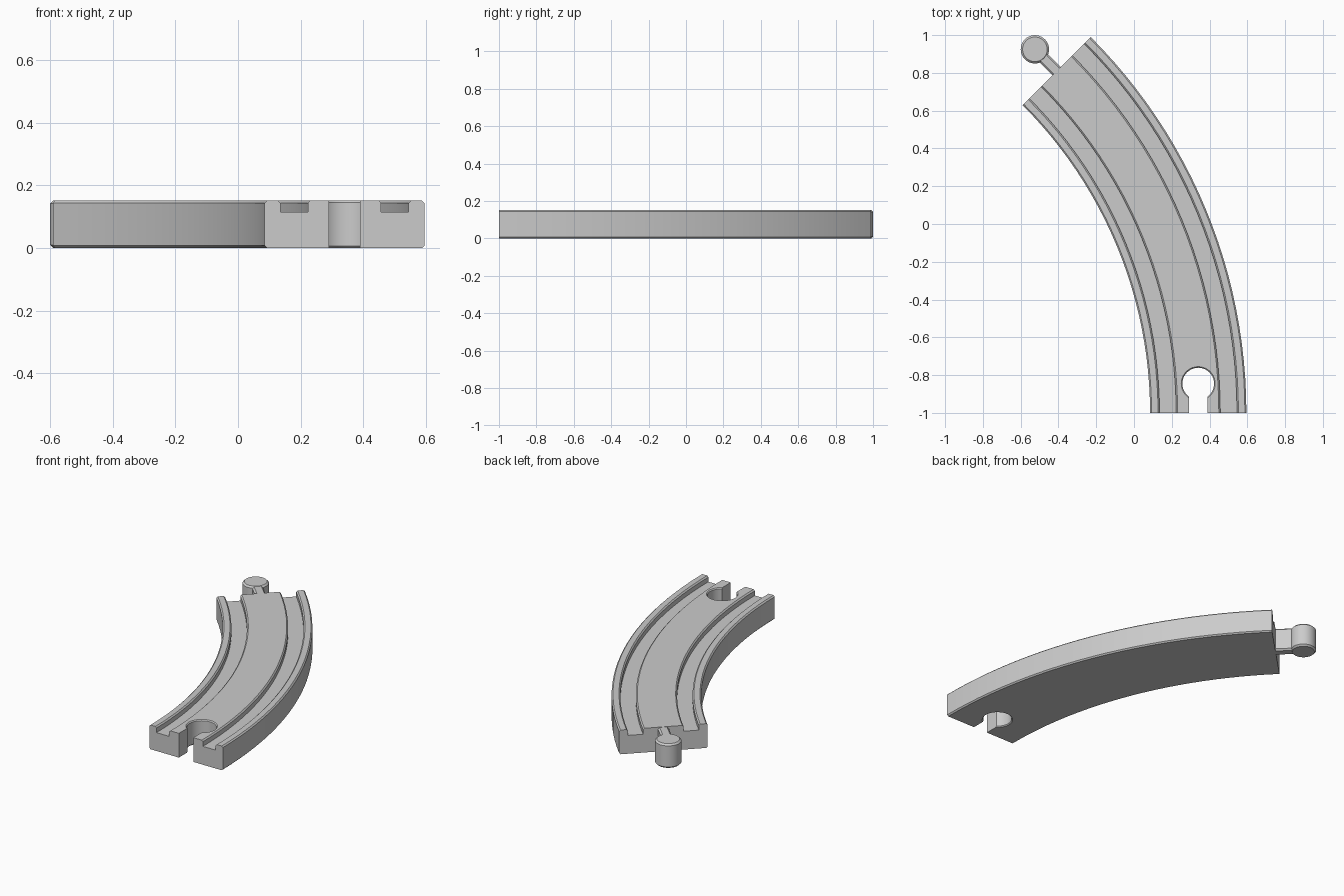
import bpy, bmesh
from math import cos, sin, pi, radians
from mathutils import Matrix, Vector

cube = bpy.data.objects.get("Cube")
if cube:
    bpy.data.objects.remove(cube, do_unlink=True)

H = 0.152            # track height
HALF = 0.255         # half track width
RADIUS = 2.559       # centre line radius
CX, CY = 0.34 - RADIUS, -1.0
SWEEP = radians(45)
STEPS = 24

grey = bpy.data.materials.new("light_grey")
grey.use_nodes = True
COLOUR = (0.6, 0.6, 0.6, 1)
grey.diffuse_color = COLOUR
grey.node_tree.nodes["Principled BSDF"].inputs["Base Color"].default_value = COLOUR


def finish(name, bm):
    bmesh.ops.recalc_face_normals(bm, faces=bm.faces)
    mesh = bpy.data.meshes.new(name)
    bm.to_mesh(mesh)
    bm.free()
    mesh.materials.append(grey)
    obj = bpy.data.objects.new(name, mesh)
    bpy.context.collection.objects.link(obj)
    return obj


def loft(name, rings):
    """Skin closed rings of points and cap both ends."""
    bm = bmesh.new()
    rows = [[bm.verts.new(p) for p in ring] for ring in rings]
    n = len(rows[0])
    for a, b in zip(rows, rows[1:]):
        for i in range(n):
            j = (i + 1) % n
            bm.faces.new((a[i], a[j], b[j], b[i]))
    bm.faces.new(rows[0])
    bm.faces.new(rows[-1])
    return finish(name, bm)


def turned(name, centre, levels, sides=40):
    """Round part from (radius, height) levels."""
    x, y = centre
    return loft(name, [[(x + r * cos(2 * pi * i / sides), y + r * sin(2 * pi * i / sides), z)
                        for i in range(sides)] for r, z in levels])


# Track cross-section: one half, then mirrored
c, floor = 0.008, 0.115
half = [(HALF - c, 0), (HALF, c), (HALF, H - c), (HALF - c, H),
        (0.205 + c, H), (0.205, H - c), (0.205, floor),
        (0.117, floor), (0.117, H - c), (0.117 - c, H)]
section = half + [(-x, z) for x, z in reversed(half)]

# Curved track body
rings = []
for k in range(STEPS + 1):
    a = SWEEP * k / STEPS
    rings.append([(CX + (RADIUS + x) * cos(a), CY + (RADIUS + x) * sin(a), z)
                  for x, z in section])
track = loft("curved_track", rings)

# Socket cut into the front end: round pocket and straight slot
pocket = turned("socket_pocket_cutter", (0.34, -0.845),
                [(0.09, -0.02), (0.09, 0), (0.084, 0.006), (0.084, H - 0.006),
                 (0.09, H), (0.09, H + 0.02)])
slot = loft("socket_slot_cutter", [[(0.34 + sx * 0.05, y, z) for sx, y in
                                   ((-1, -1.1), (1, -1.1), (1, -0.85), (-1, -0.85))]
                                  for z in (-0.03, H + 0.03)])
bpy.context.view_layer.objects.active = track
for cutter in (pocket, slot):
    mod = track.modifiers.new(cutter.name, "BOOLEAN")
    mod.operation = "DIFFERENCE"
    mod.solver = "EXACT"
    mod.object = cutter
    bpy.ops.object.modifier_apply(modifier=mod.name)
for cutter in (pocket, slot):
    bpy.data.objects.remove(cutter, do_unlink=True)

# Connector peg on the far end: neck and round head
end = Vector((CX + RADIUS * cos(SWEEP), CY + RADIUS * sin(SWEEP), 0))
along = Vector((-sin(SWEEP), cos(SWEEP), 0))
side = Vector((cos(SWEEP), sin(SWEEP), 0))
head = end + along * 0.163

b = 0.01
neck_half = [(0.031 - b, 0), (0.031, b), (0.031, H - b), (0.031 - b, H)]
neck_section = neck_half + [(-x, z) for x, z in reversed(neck_half)]
neck = loft("peg_neck", [[end + along * d + side * x + Vector((0, 0, z * 0.98 + 0.001))
                          for x, z in neck_section] for d in (-0.01, 0.14)])
peg = turned("peg_head", head[:2], [(0.065, 0), (0.075, b), (0.075, H - b), (0.065, H)])

# Soft walls with crisp edges
for obj in (track, neck, peg):
    bpy.ops.object.select_all(action="DESELECT")
    obj.select_set(True)
    bpy.context.view_layer.objects.active = obj
    bpy.ops.object.shade_smooth_by_angle(angle=radians(25))
